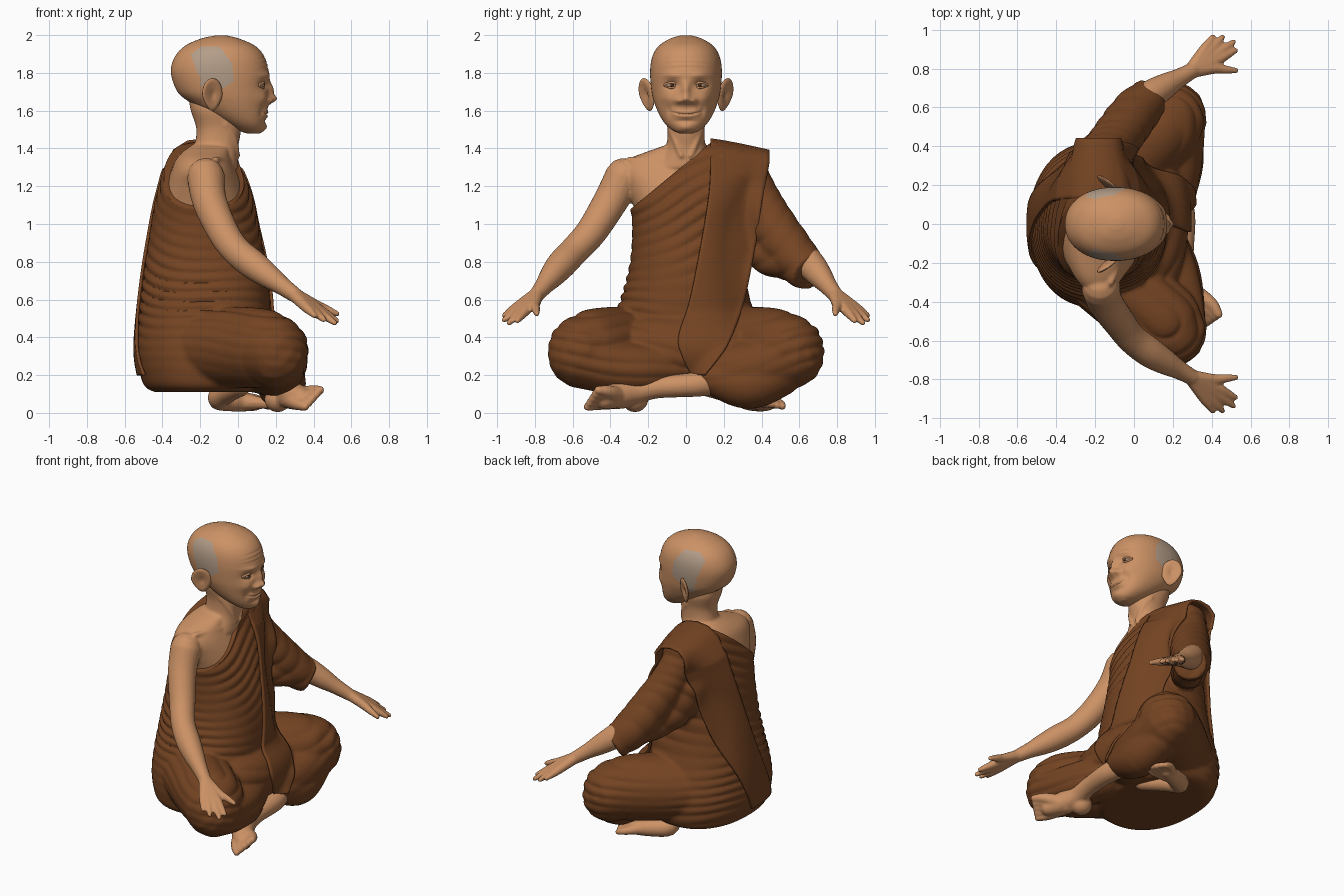
import bpy, bmesh, math
from mathutils import Vector
from mathutils.bvhtree import BVHTree

if "Cube" in bpy.data.objects:
    bpy.data.objects.remove(bpy.data.objects["Cube"])

def material(name, rgb):
    m = bpy.data.materials.new(name)
    m.diffuse_color = (*rgb, 1)
    m.use_nodes = True
    m.node_tree.nodes["Principled BSDF"].inputs["Base Color"].default_value = m.diffuse_color
    return m

SKIN = material("tan skin", (0.60, 0.285, 0.13))
ROBE = material("brown cloth", (0.175, 0.057, 0.016))
HAIR = material("grey stubble", (0.45, 0.335, 0.245))
EYE = material("eye white", (0.50, 0.33, 0.21))
DARK = material("dark brown", (0.06, 0.022, 0.01))

# ---------- helpers ----------
def clamp(t):
    return min(max(t, 0), 1)

def resample(rows, n):
    out = []
    for i in range(len(rows) - 1):
        q = [rows[min(max(i + k, 0), len(rows) - 1)] for k in (-1, 0, 1, 2)]
        for k in range(n):
            t = k / n
            out.append([0.5 * (2*b + (c-a)*t + (2*a-5*b+4*c-d)*t*t + (3*b-a-3*c+d)*t**3)
                        for a, b, c, d in zip(*q)])
    return out + [list(rows[-1])]

def bridge(bm, rings):
    vs = [[bm.verts.new(p) for p in r] for r in rings]
    n = len(vs[0])
    for a, b in zip(vs, vs[1:]):
        for i in range(n):
            bm.faces.new((a[i], a[(i+1) % n], b[(i+1) % n], b[i]))
    bm.faces.new(vs[0][::-1])
    bm.faces.new(vs[-1])

def loft(bm, rows, seg=48, n=5, e=2.25):
    """Horizontal sections given as (z, x0, x1, y0, y1)."""
    rings = []
    for z, x0, x1, y0, y1 in resample(rows, n):
        ring = []
        for i in range(seg):
            a = 2 * math.pi * i / seg
            c, s = math.cos(a), math.sin(a)
            ring.append(((x0+x1)/2 + (x1-x0)/2 * math.copysign(abs(c)**(2/e), c),
                         (y0+y1)/2 + (y1-y0)/2 * math.copysign(abs(s)**(2/e), s), z))
        rings.append(ring)
    bridge(bm, rings)

def tube(bm, pts, seg=20, n=5, side=1, round_end=True):
    """Round-ended tube through (x, y, z, radius); side=-1 mirrors in y."""
    rows = resample([(x, y*side, z, r) for x, y, z, r in pts], n)
    P = [Vector(r[:3]) for r in rows]
    T = [(P[min(i+1, len(P)-1)] - P[max(i-1, 0)]).normalized() for i in range(len(P))]
    sec = [(p, t, r[3]) for p, t, r in zip(P, T, rows)]
    arc = [math.radians(a) for a in (12, 35, 60)]
    sec = [(P[0]-T[0]*rows[0][3]*math.cos(a), T[0], rows[0][3]*math.sin(a)) for a in arc] + sec
    if round_end:
        sec += [(P[-1]+T[-1]*rows[-1][3]*math.cos(a), T[-1], rows[-1][3]*math.sin(a)) for a in arc[::-1]]
    rings = []
    for p, t, r in sec:
        u = t.cross(Vector((0, 0, 1))).normalized()
        v = u.cross(t)
        rings.append([p + u*r*math.cos(2*math.pi*i/seg) + v*r*math.sin(2*math.pi*i/seg) for i in range(seg)])
    bridge(bm, rings)

def ball(bm, c, s, seg=32):
    r = bmesh.ops.create_uvsphere(bm, u_segments=seg, v_segments=seg//2, radius=1)
    for v in r["verts"]:
        v.co = Vector([c[k] + v.co[k]*s[k] for k in range(3)])
    return r["verts"]

def finish(name, bm, *mats):
    bmesh.ops.recalc_face_normals(bm, faces=bm.faces)
    me = bpy.data.meshes.new(name)
    bm.to_mesh(me)
    bm.free()
    ob = bpy.data.objects.new(name, me)
    bpy.context.collection.objects.link(ob)
    for m in mats:
        me.materials.append(m)
    me.shade_smooth()
    return ob

def fuse(ob, voxel, smooth, mat):
    """Merge overlapping parts into one smooth surface."""
    m = ob.modifiers.new("fuse", "REMESH")
    m.mode, m.voxel_size = "VOXEL", voxel
    m = ob.modifiers.new("soften", "SMOOTH")
    m.factor, m.iterations = 0.5, smooth
    me = bpy.data.meshes.new_from_object(ob.evaluated_get(bpy.context.evaluated_depsgraph_get()))
    ob.modifiers.clear()
    ob.data = me
    me.materials.clear()
    me.materials.append(mat)
    me.shade_smooth()

# ---------- bare body: chest, neck, arms, hands, feet ----------
bm = bmesh.new()
loft(bm, [(0.9, -.42, .05, -.23, .23), (1.0, -.43, .065, -.245, .245), (1.1, -.405, .055, -.28, .28),
          (1.2, -.38, .025, -.32, .31), (1.28, -.355, -.01, -.35, .32), (1.34, -.33, -.035, -.31, .28),
          (1.385, -.29, -.04, -.2, .18), (1.42, -.24, -.03, -.1, .1)])
loft(bm, [(1.3, -.27, .0, -.18, .18), (1.4, -.235, .0, -.11, .11), (1.5, -.22, .015, -.098, .098),
          (1.6, -.25, .0, -.115, .115), (1.66, -.26, -.03, -.1, .1)])
for s in (1, -1):
    tube(bm, [(-.03, .03, 1.335, .014), (-.06, .15, 1.335, .016), (-.12, .3, 1.34, .018)], side=s)
    tube(bm, [(0, .025, 1.36, .012), (-.02, .06, 1.45, .016), (-.07, .085, 1.53, .02)], 12, side=s)
    tube(bm, [(-.17, .33, 1.25, .1), (-.15, .40, 1.12, .092), (-.08, .50, .96, .083), (-.01, .59, .86, .078),
              (.08, .66, .785, .078), (.16, .71, .725, .066), (.23, .75, .675, .05), (.30, .79, .625, .041)], side=s)
    plane = lambda x, y: .605 - .45*(x-.33) - .37*(y-.81)
    for kx, ky, tx, ty in ((.355, .89, .405, .962), (.385, .885, .455, .962), (.413, .868, .512, .937),
                           (.43, .845, .522, .893), (.41, .80, .525, .79)):
        tube(bm, [(x, y, plane(x, y), r) for x, y, r in
                  ((.29, .785, .037), (kx, ky, .028), ((kx+tx)/2, (ky+ty)/2, .023), (tx, ty, .015))], 12, side=s)
# front leg and foot
tube(bm, [(.2, .2, .17, .07), (.25, .05, .15, .065), (.25, -.15, .135, .058), (.25, -.26, .115, .065),
          (.29, -.36, .095, .07), (.34, -.43, .075, .058)])
ball(bm, (.21, -.27, .072), (.07, .07, .068))
for i in range(5):
    tube(bm, [(.27, -.34, .08, .06), (.31+.02*i, -.46+.014*i, .05+.015*i, .036),
              (.355+.02*i, -.52+.014*i, .033+.022*i, .023)], 12)
# rear foot under the other thigh
tube(bm, [(.02, .1, .14, .05), (-.06, .24, .105, .055), (-.1, .33, .075, .06), (0, .39, .062, .055), (.09, .43, .055, .045)])
for i in range(5):
    tube(bm, [(.02, .39, .06, .048), (.11+.012*i, .49-.03*i, .05, .027), (.165+.012*i, .51-.03*i, .035+.005*i, .02)], 12)
body = finish("bare_body", bm, SKIN)
fuse(body, .009, 3, SKIN)

# ---------- robe: trunk, lap, legs and sleeve fused, then folded ----------
bm = bmesh.new()
loft(bm, [(.11, -.44, .10, -.36, .36), (.15, -.50, .13, -.42, .41), (.3, -.535, .15, -.43, .42),
          (.45, -.53, .165, -.40, .39), (.6, -.515, .17, -.345, .34), (.8, -.49, .145, -.295, .30),
          (1.0, -.46, .105, -.285, .30), (1.1, -.442, .085, -.30, .33), (1.2, -.415, .055, -.33, .37),
          (1.3, -.385, .01, -.36, .41), (1.38, -.345, -.02, -.3, .39), (1.42, -.3, -.07, -.15, .28),
          (1.435, -.24, -.12, -.02, .16)], 64)
ball(bm, (.08, 0, .33), (.20, .45, .2))
for s in (1, -1):
    tube(bm, [(-.25, .19, .34, .2), (-.04, .345, .345, .215), (.13, .485, .34, .207), (.18, .54, .33, .193)], 32, side=s)
    tube(bm, [(.2, .56, .30, .17), (.21, .4, .25, .15), (.19, .25, .23, .145), (.13, .1, .24, .14)], 32, side=s)
tube(bm, [(.21, .5, .22, .13), (.23, .33, .15, .13), (.22, .15, .19, .1)], 32)
tube(bm, [(-.18, .33, 1.25, .11), (-.14, .385, 1.12, .12), (-.07, .47, .97, .128), (.0, .565, .84, .125),
          (.06, .63, .765, .112), (.09, .655, .74, .105)], 32, round_end=False)
tube(bm, [(-.22, .28, 1.08, .13), (-.16, .35, .92, .115), (-.07, .44, .83, .10), (.0, .54, .80, .10)], 32)
robe = finish("robe", bm, ROBE)
fuse(robe, .0112, 8, ROBE)

bm = bmesh.new()
bm.from_mesh(robe.data)
tree = BVHTree.FromBMesh(bm)
bm.normal_update()
for v in bm.verts:
    x, y, z = v.co
    up = clamp((z - .5) / .6)
    low = 1 - clamp((z - .25) / .5)
    u = z - y*(.08 + .6*up) + .2*low*(x - .9*abs(y)) + .025*math.sin(4*y + 3*x) + .014*math.sin(9*y + 4*z - 5*x)
    amp = .012 * (.6 + .45*math.sin(5*y + 7*z + 4*x)) * (1 - .4*low)
    amp *= .5 if (y > .33 and z > .6) else 1
    amp *= clamp((z - .12) / .1)
    v.co += v.normal * amp * ((math.sin(math.pi * u / .075)**2 + .015)**.4 - .65) * 1.5
# cut away the cloth over the bare shoulder
bmesh.ops.bisect_plane(bm, geom=bm.verts[:] + bm.edges[:] + bm.faces[:], plane_co=(0, -.28, 1.09),
                       plane_no=(0, -.83, 1), clear_outer=True)
bmesh.ops.holes_fill(bm, edges=[e for e in bm.edges if e.is_boundary])
bm.to_mesh(robe.data)
bm.free()
robe.data.shade_smooth()
robe.data.set_sharp_from_angle(angle=math.radians(60))

# ---------- sash laid over the shoulder, front and back ----------
front = resample([(.2, .03, .1), (.3, -.02, .18), (.4, -.04, .24), (.6, .02, .31), (.9, .08, .37), (1.15, .12, .405), (1.3, .13, .425)], 7)
back = resample([(1.3, .125, .42), (1.1, .1, .37), (.7, 0, .26), (.4, -.12, .13), (.2, -.22, .03)], 8)
cols = 16
bm = bmesh.new()
rows = []
def sash_row(z, y0, y1, d):
    xs, last = [], None
    drop = [.3 * max(0, z - 1.1) * k / cols for k in range(cols + 1)]
    ys = [y0 + (y1-y0)*k/cols for k in range(cols+1)]
    for y, dz in zip(ys, drop):
        h = tree.ray_cast(Vector((2*d, y, z - dz)), Vector((-d, 0, 0)))[0]
        x = h.x if h else (last if last is not None else -.18)
        if last is not None and abs(x - last) > .016:
            x = last + math.copysign(.011, x - last)
        xs.append(x)
        last = x
    rows.append([bm.verts.new((x + d*.011, y, z - dz)) for x, y, dz in zip(xs, ys, drop)])
for r in front:
    sash_row(*r, 1)
for x, z in ((-.03, 1.385), (-.09, 1.43), (-.18, 1.445), (-.27, 1.435), (-.35, 1.39)):
    rows.append([bm.verts.new((x - .04*(x+.18)*k/cols*4, .13 + .31*k/cols, z - .06*(k/cols)**1.2)) for k in range(cols+1)])
for r in back:
    sash_row(*r, -1)
for a, b in zip(rows, rows[1:]):
    for k in range(cols):
        bm.faces.new((a[k], a[k+1], b[k+1], b[k]))
for _ in range(3):
    bmesh.ops.smooth_vert(bm, verts=[v for r in rows[1:-1] for v in r], factor=.4, use_axis_x=True)
sash = finish("sash", bm, ROBE)
m = sash.modifiers.new("thickness", "SOLIDIFY")
m.thickness, m.offset = .016, 0

# ---------- head: loft shaped by soft bumps (y, z, depth, y spread, z spread) ----------
bm = bmesh.new()
half = [(1.478, .05, .11, .03), (1.495, 0, .132, .07), (1.53, -.07, .145, .11), (1.58, -.16, .153, .142),
        (1.64, -.25, .157, .167), (1.7, -.32, .162, .182), (1.8, -.355, .163, .19), (1.88, -.337, .143, .18),
        (1.94, -.285, .095, .147), (1.98, -.2, .01, .087), (1.998, -.12, -.06, .03)]
loft(bm, [(z, a, b, -w, w) for z, a, b, w in half], 128, 13, 2.15)
bumps = [(0, 1.66, .04, .03, .025), (0, 1.71, .026, .02, .04), (0, 1.51, .012, .04, .022), (0, 1.545, -.008, .05, .012)]
for s in (1, -1):
    bumps += [(s*.04, 1.652, .022, .018, .018), (s*.075, 1.737, -.026, .036, .022), (s*.07, 1.788, .01, .05, .014),
              (s*.1, 1.665, .014, .035, .035), (s*.085, 1.6, -.01, .015, .03), (s*.065, 1.625, -.006, .01, .02)]
for v in bm.verts:
    x, y, z = v.co
    if x > 0:
        d = sum(A * math.exp(-((y-a)/sy)**2 - ((z-b)/sz)**2) for a, b, A, sy, sz in bumps)
        m = z - 1.58 - 2.2*y*y                       # smiling mouth line
        d += math.exp(-(y/.07)**4) * (.009*math.exp(-(m/.018)**2) - .014*math.exp(-(m/.005)**2))
        for zw in (1.83, 1.855, 1.88):               # forehead wrinkles
            d -= .003 * math.exp(-(y/.1)**4 - ((z - zw + .5*y*y)/.005)**2)
        v.co.x += d * min(x / .05, 1)
head = finish("head", bm, SKIN, HAIR)
for p in head.data.polygons:                         # shaved hair patch on each temple
    x, y, z = p.center
    if abs(y) > .08 and -.265 < x < -.025 and z < 1.94 and z < 1.885 + .8*(x+.265) and z < 1.85 - 1.35*(x+.03) \
            and z > 1.66 + .7*(x+.16) and z > 1.66 - 3*(x+.17) and (x > -.2 or z > 1.78 - 1.2*(x+.2)):
        p.material_index = 1

# ---------- ears, eyes, irises, eyelids ----------
for s, side in ((1, "left"), (-1, "right")):
    bm = bmesh.new()
    for v in ball(bm, (0, 0, 0), (1, 1, 1), 40):
        a, b, c = v.co
        r = math.hypot(a, c)
        if b > 0 and r < .8:
            b -= .75 * math.cos(r / .8 * math.pi / 2) + .25*(r < .25)
        w = 1 if c > 0 else 1 + .35*c
        v.co = (-.135 + .055*a*w, s*(.207 + .02*b - .036*a*w + .015*c), 1.685 + .087*c)
    finish(side + "_ear", bm, SKIN)
    bm = bmesh.new()
    ball(bm, (.112, s*.075, 1.735), (.028, .034, .015))
    finish(side + "_eye", bm, EYE)
    bm = bmesh.new()
    ball(bm, (.132, s*.074, 1.735), (.010, .013, .0125), 20)
    finish(side + "_iris", bm, DARK)
    bm = bmesh.new()
    for dz, r in ((.014, .007), (-.014, .006)):
        tube(bm, [(.128, s*.042, 1.735 + dz*.3, r), (.136, s*.075, 1.735 + dz, r), (.112, s*.112, 1.735 + dz*.2, r)], 10)
    finish(side + "_eyelids", bm, SKIN)
